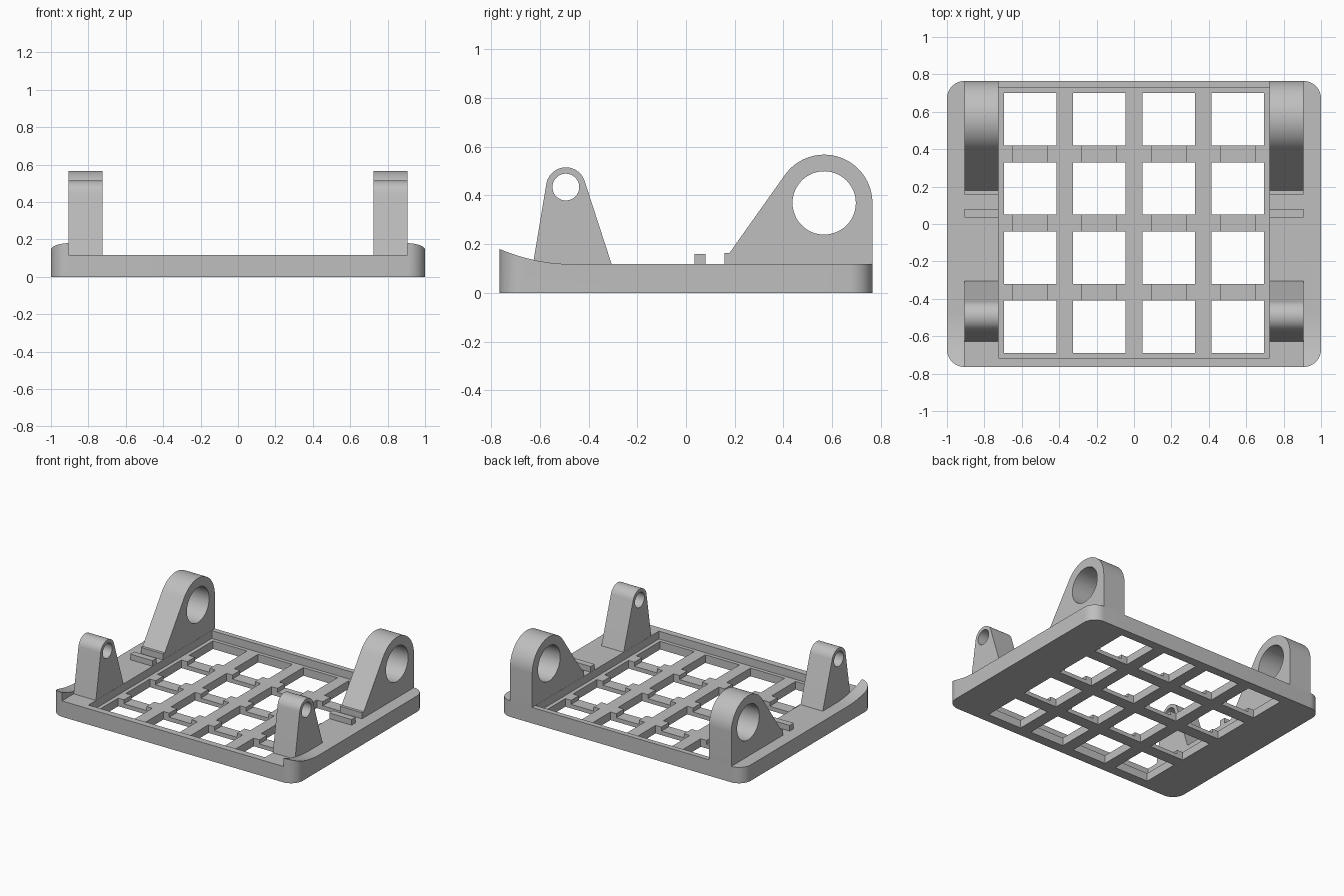
import bpy, bmesh
from math import sin, cos, pi, atan2, acos, hypot
from mathutils import Vector

cube = bpy.data.objects.get("Cube")
if cube:
    bpy.data.objects.remove(cube, do_unlink=True)

TOP, LIP = 0.118, 0.18            # deck height, raised corner height
HX, HY, R = 1.0, 0.765, 0.095     # plate half sizes and corner radius
IN, OUT = 0.725, 0.907            # inner and outer x of the lugs
PITCH, HOLE, CY = 0.37, 0.28, 0.005

grey = bpy.data.materials.new("plain grey")
grey.use_nodes = True
COLOR = (0.52, 0.52, 0.52, 1)
grey.diffuse_color = COLOR
grey.node_tree.nodes["Principled BSDF"].inputs["Base Color"].default_value = COLOR


def finish(name, bm):
    bmesh.ops.recalc_face_normals(bm, faces=bm.faces)
    mesh = bpy.data.meshes.new(name)
    bm.to_mesh(mesh)
    bm.free()
    mesh.materials.append(grey)
    obj = bpy.data.objects.new(name, mesh)
    bpy.context.collection.objects.link(obj)
    return obj


def prism(name, points, offset):
    """Extrude a flat outline of 3D points."""
    bm = bmesh.new()
    face = bm.faces.new([bm.verts.new(p) for p in points])
    new = bmesh.ops.extrude_face_region(bm, geom=[face])["geom"]
    bmesh.ops.translate(bm, vec=Vector(offset),
                        verts=[v for v in new if isinstance(v, bmesh.types.BMVert)])
    return finish(name, bm)


def boxes(name, bounds):
    """One mesh of separate boxes, each (x0, x1, y0, y1, z0, z1)."""
    bm = bmesh.new()
    for x0, x1, y0, y1, z0, z1 in bounds:
        for v in bmesh.ops.create_cube(bm, size=1)["verts"]:
            v.co = (x1 if v.co.x > 0 else x0, y1 if v.co.y > 0 else y0,
                    z1 if v.co.z > 0 else z0)
    return finish(name, bm)


def cut(obj, cutter):
    """Subtract the cutter, then discard it."""
    mod = obj.modifiers.new("cut", 'BOOLEAN')
    mod.operation, mod.solver, mod.object = 'DIFFERENCE', 'EXACT', cutter
    bpy.context.view_layer.update()
    graph = bpy.context.evaluated_depsgraph_get()
    mesh = bpy.data.meshes.new_from_object(obj.evaluated_get(graph))
    obj.modifiers.clear()
    obj.data = mesh
    bpy.data.objects.remove(cutter, do_unlink=True)


def arc(cx, cy, r, a0, a1, n):
    return [(cx + r * cos(a0 + (a1 - a0) * i / n),
             cy + r * sin(a0 + (a1 - a0) * i / n)) for i in range(n + 1)]


# Base plate with rounded corners
outline = []
for k, (sx, sy) in enumerate(((1, 1), (-1, 1), (-1, -1), (1, -1))):
    outline += arc(sx * (HX - R), sy * (HY - R), R, k * pi / 2, (k + 1) * pi / 2, 12)
base = prism("base_plate", [(x, y, 0) for x, y in outline], (0, 0, LIP))

# Lower the deck, leaving a curved rise at the two front corners
START, END = -0.80, -0.47
sweep = []
for i in range(17):
    y = START + (END - START) * i / 16
    sweep.append((y, TOP + (LIP - TOP) * ((END - y) / (HY + END)) ** 2))
sweep += [(1, TOP), (1, 0.4), (START, 0.4)]
cut(base, prism("deck_cutter", [(-1.2, y, z) for y, z in sweep], (2.4, 0, 0)))
cut(base, boxes("front_cutter", [(-OUT, OUT, -1, END, TOP, 0.4)]))

# Sunken pocket, grid of square openings, and clip notches in the cross bars
cut(base, boxes("pocket_cutter", [(-0.724, 0.724, CY - 0.722, CY + 0.722, 0.06, 0.4)]))
steps = [(i - 1.5) * PITCH for i in range(4)]
h = HOLE / 2
cut(base, boxes("hole_cutter", [(x - h, x + h, CY + y - h, CY + y + h, -0.1, 0.3)
                                for x in steps for y in steps]))
cut(base, boxes("notch_cutter", [(x - 0.092, x + 0.092, CY + y - 0.06, CY + y + 0.06, 0.03, 0.3)
                                 for x in steps for y in (-PITCH, 0, PITCH)]))


# Lugs: a round eye joined by tangents to a wider foot
def tangent(foot, c, r, side):
    dy, dz = foot[0] - c[0], foot[1] - c[1]
    return atan2(dz, dy) + side * acos(min(1, r / hypot(dy, dz)))


def lug(name, x, c, r, bore, right, left, extra=()):
    a0 = tangent(right, c, r, 1)
    a1 = tangent(left, c, r, -1) % (2 * pi)
    pts = [right] + arc(*c, r, a0, a1, 32) + [left] + list(extra)
    body = prism(name, [(x, y, z) for y, z in pts], (OUT - IN, 0, 0))
    ring = arc(*c, bore, 0, 2 * pi, 48)[:-1]
    cut(body, prism("bore_cutter", [(x - 0.1, y, z) for y, z in ring], (0.5, 0, 0)))
    return body


parts = [base]
FOOT = TOP - 0.001
for side, x in (("left", IN), ("right", -OUT)):
    parts.append(lug("rear_lug_" + side, x, (0.567, 0.369), 0.198, 0.13,
                     (HY, FOOT), (0.178, 0.163), [(0.157, 0.163), (0.157, FOOT)]))
    parts.append(lug("front_lug_" + side, x, (-0.493, 0.434), 0.081, 0.055,
                     (-0.305, FOOT), (-0.628, FOOT)))
    # Small stop bar in front of the rear lug
    parts.append(boxes("stop_bar_" + side, [(x, x + OUT - IN, 0.034, 0.081, FOOT, 0.16)]))

# Smooth the curves, keep the edges sharp
bpy.ops.object.select_all(action='DESELECT')
for part in parts:
    part.select_set(True)
bpy.context.view_layer.objects.active = base
bpy.ops.object.shade_smooth_by_angle(angle=pi / 6)
